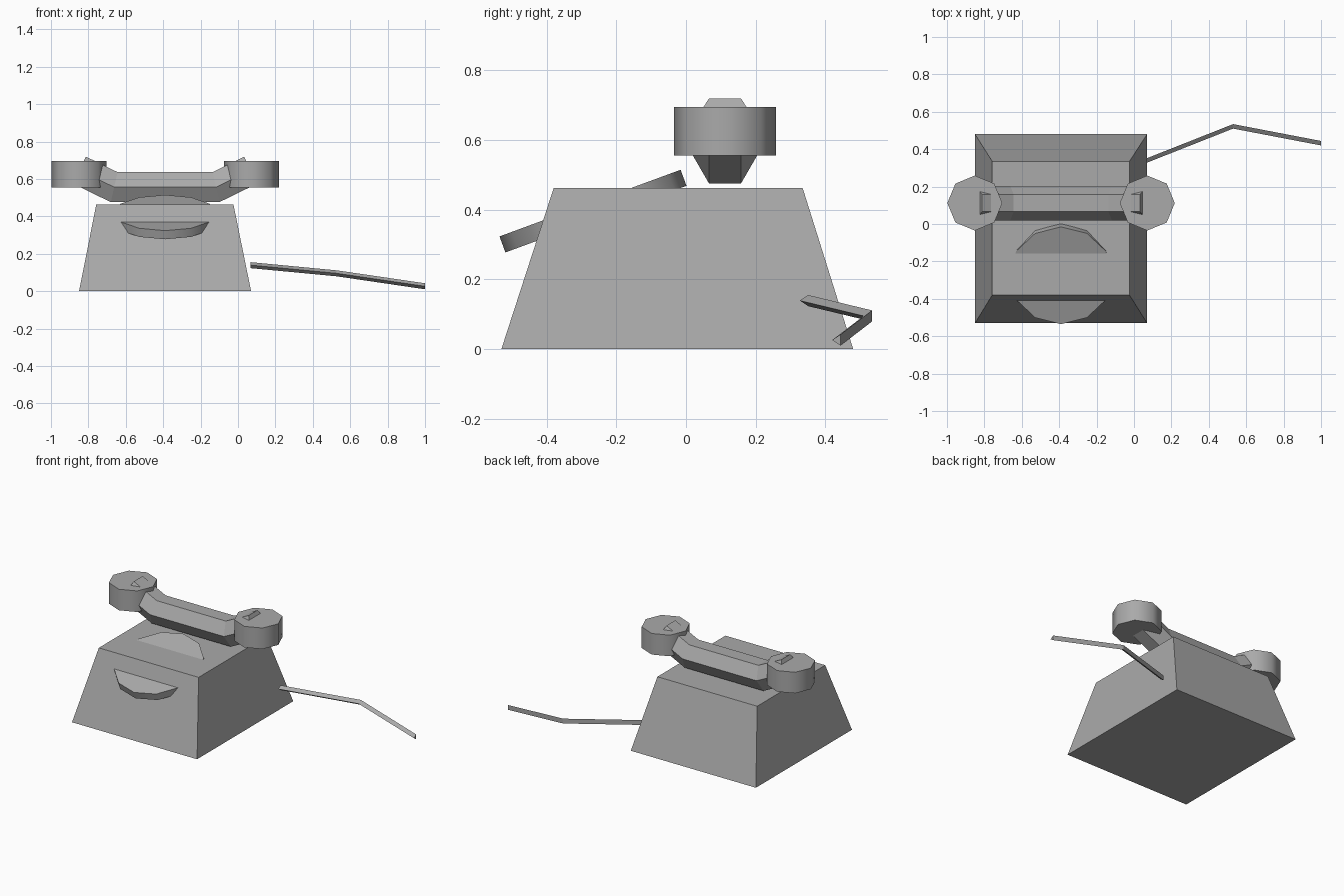
import bpy, bmesh, math
from mathutils import Vector

cube = bpy.data.objects.get("Cube")
if cube:
    bpy.data.objects.remove(cube)

grey = bpy.data.materials.new("plain grey")
grey.use_nodes = True
COLOUR = (0.4, 0.4, 0.4, 1)
grey.diffuse_color = COLOUR
grey.node_tree.nodes["Principled BSDF"].inputs["Base Color"].default_value = COLOUR

MID_X = -0.39   # centre line of the telephone body
HAND_Y = 0.112  # line of the handset


def loft(name, rings):
    """Closed solid through rings with equal point counts."""
    bm = bmesh.new()
    loops = [[bm.verts.new(p) for p in ring] for ring in rings]
    for a, b in zip(loops, loops[1:]):
        for i in range(len(a)):
            j = (i + 1) % len(a)
            bm.faces.new((a[i], a[j], b[j], b[i]))
    bm.faces.new(loops[0][::-1])
    bm.faces.new(loops[-1])
    bmesh.ops.recalc_face_normals(bm, faces=bm.faces)
    mesh = bpy.data.meshes.new(name)
    bm.to_mesh(mesh)
    bm.free()
    mesh.materials.append(grey)
    obj = bpy.data.objects.new(name, mesh)
    bpy.context.collection.objects.link(obj)
    return obj


def drum(name, sides, radius, depth, centre, tilt=0):
    bpy.ops.mesh.primitive_cylinder_add(vertices=sides, radius=radius, depth=depth,
                                        location=centre, rotation=(tilt, 0, 0))
    obj = bpy.context.object
    obj.name = name
    obj.data.materials.append(grey)
    bpy.ops.object.shade_smooth_by_angle(angle=math.radians(50))
    return obj


def rectangle(x0, x1, y0, y1, z):
    return [(x0, y0, z), (x1, y0, z), (x1, y1, z), (x0, y1, z)]


# Tapered body
loft("body", [rectangle(-0.85, 0.07, -0.53, 0.48, 0),
              rectangle(-0.758, -0.024, -0.38, 0.335, 0.462)])

# Tilted dial disc passing through the body
drum("dial", 12, 0.277, 0.049, (MID_X, -0.267, 0.396), math.radians(20.2))

# Earpiece and mouthpiece
for side, name in ((-1, "right_earpiece"), (1, "left_mouthpiece")):
    drum(name, 8, 0.147, 0.14, (MID_X + side * 0.461, HAND_Y, 0.625))

# Hexagonal handle, mitred at the two bends
BEND = math.radians(26)
rings = []
for x, z, lean in ((-0.458, 0.647, BEND), (-0.272, 0.556, BEND / 2),
                   (0.272, 0.556, -BEND / 2), (0.458, 0.647, -BEND)):
    stretch = 1 / math.cos(BEND / 2) if abs(lean) < BEND else 1
    ring = []
    for k in range(6):
        a = k * math.pi / 3
        up = 0.0925 * math.sin(a) * stretch
        ring.append((MID_X + x + up * math.sin(lean),
                     HAND_Y + 0.0925 * math.cos(a),
                     z + up * math.cos(lean)))
    rings.append(ring)
loft("handle", rings)

# Triangular cord trailing from the back corner
section = [Vector((0, -0.015, 0)), Vector((0, 0.009, 0.016)), Vector((0, 0.009, -0.016))]
path = [(0.067, 0.342, 0.139), (0.53, 0.525, 0.095), (1.0, 0.435, 0.026)]
loft("cord", [[Vector(p) + s for s in section] for p in path])
